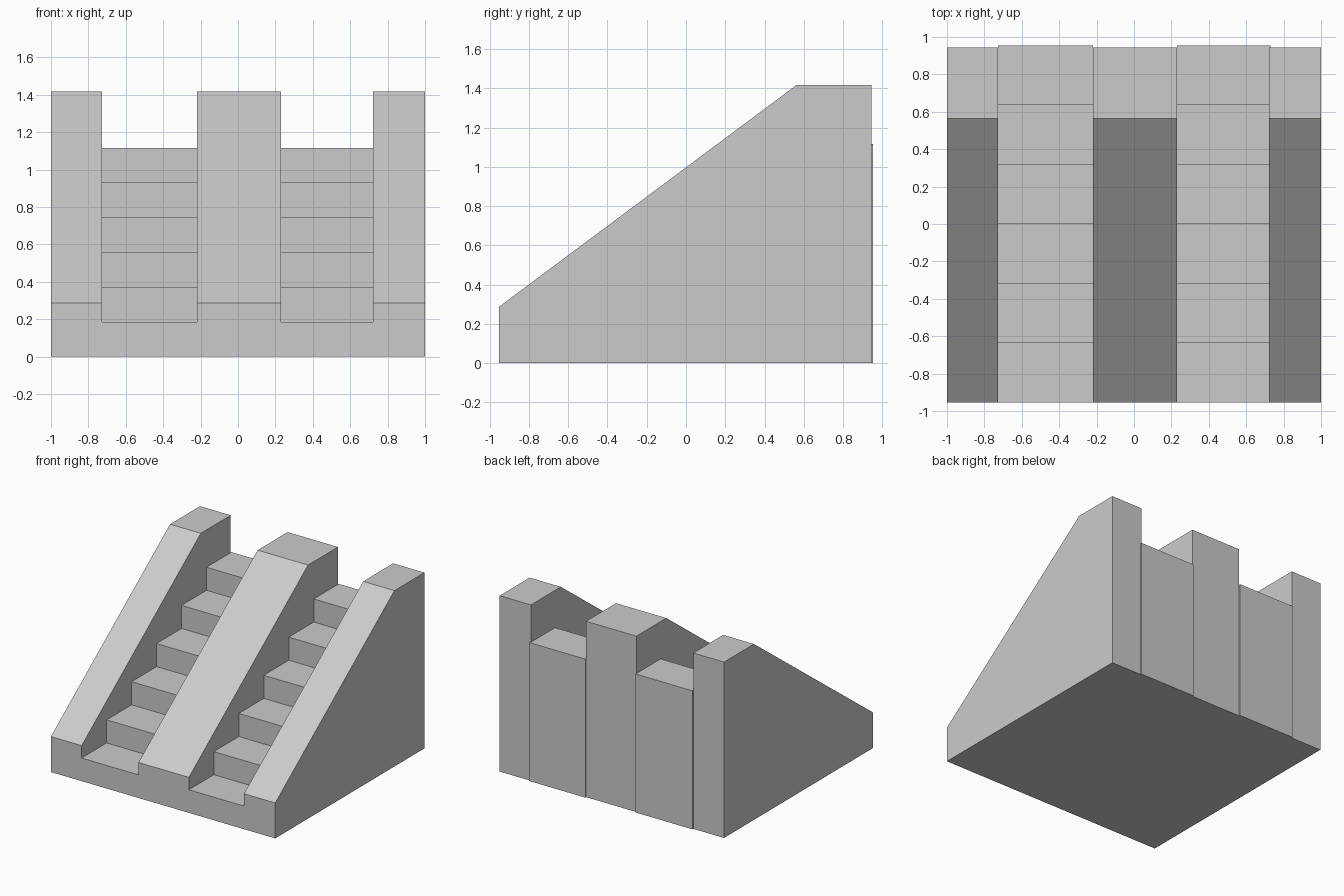
import bpy
import bmesh

if "Cube" in bpy.data.objects:
    bpy.data.objects.remove(bpy.data.objects["Cube"])

FRONT, BACK = -0.954, 0.954
STEPS = 6
RUN = (BACK - FRONT) / STEPS
RISE = 0.186


def extrude_profile(name, profile, x0, x1):
    """Extrude a closed (y, z) side profile from x0 to x1."""
    bm = bmesh.new()
    face = bm.faces.new([bm.verts.new((x0, y, z)) for y, z in profile])
    geom = bmesh.ops.extrude_face_region(bm, geom=[face])["geom"]
    verts = [g for g in geom if isinstance(g, bmesh.types.BMVert)]
    bmesh.ops.translate(bm, verts=verts, vec=(x1 - x0, 0, 0))
    bmesh.ops.recalc_face_normals(bm, faces=bm.faces)
    mesh = bpy.data.meshes.new(name)
    bm.to_mesh(mesh)
    bm.free()
    obj = bpy.data.objects.new(name, mesh)
    bpy.context.collection.objects.link(obj)
    return obj


# Sloped side walls and the wider centre wall
wall = [(FRONT, 0), (BACK - 0.01, 0), (BACK - 0.01, 1.417),
        (0.563, 1.417), (FRONT, 0.286)]
for name, x0, x1 in (("left_wall", -1, -0.726),
                     ("centre_wall", -0.219, 0.23),
                     ("right_wall", 0.722, 1)):
    extrude_profile(name, wall, x0, x1)

# Two solid stair flights, standing slightly proud of the walls at the back
stairs = [(BACK, 0), (FRONT, 0)]
for i in range(STEPS):
    y, z = FRONT + i * RUN, (i + 1) * RISE
    stairs += [(y, z), (y + RUN, z)]
for name, x0, x1 in (("left_stairs", -0.726, -0.219),
                     ("right_stairs", 0.23, 0.73)):
    extrude_profile(name, stairs, x0, x1)
